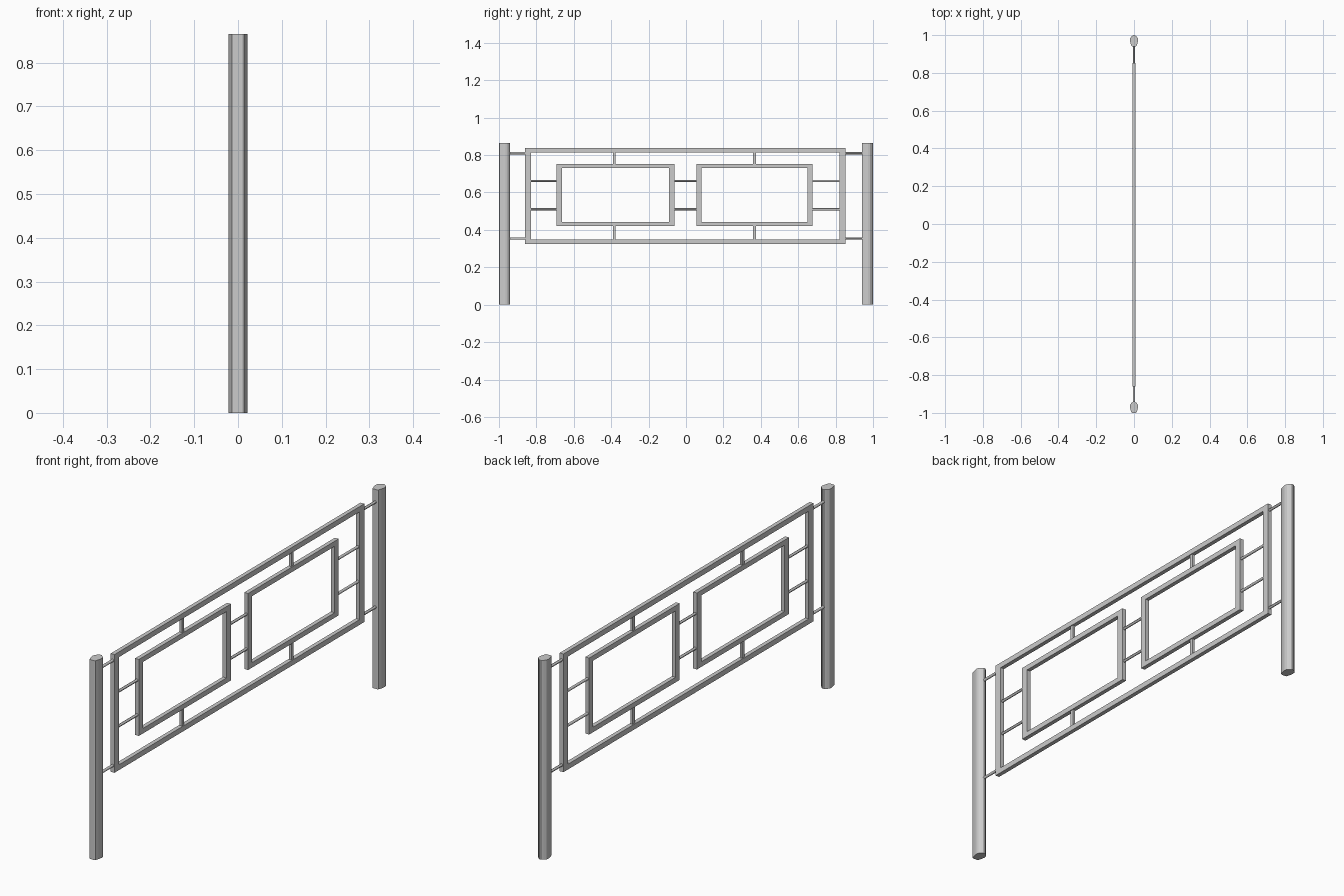
import bpy, bmesh
from mathutils import Vector

if "Cube" in bpy.data.objects:
    bpy.data.objects.remove(bpy.data.objects["Cube"])

DEPTH = 0.018  # frame depth along x


def make_object(name, bm):
    bmesh.ops.recalc_face_normals(bm, faces=bm.faces)
    me = bpy.data.meshes.new(name)
    bm.to_mesh(me)
    bm.free()
    ob = bpy.data.objects.new(name, me)
    bpy.context.collection.objects.link(ob)
    return ob


def frame(name, y0, y1, z0, z1, side, rail):
    """Rectangular picture-frame ring with mitred corners."""
    bm = bmesh.new()
    outer = [(y0, z0), (y1, z0), (y1, z1), (y0, z1)]
    inner = [(y0 + side, z0 + rail), (y1 - side, z0 + rail),
             (y1 - side, z1 - rail), (y0 + side, z1 - rail)]
    h = DEPTH / 2
    rings = [[bm.verts.new((x, y, z)) for y, z in pts]
             for x, pts in ((-h, outer), (h, outer), (h, inner), (-h, inner))]
    for r in range(4):
        a, b = rings[r], rings[(r + 1) % 4]
        for i in range(4):
            j = (i + 1) % 4
            bm.faces.new((a[i], a[j], b[j], b[i]))
    return make_object(name, bm)


def rod(name, y0, y1, z, radius=0.006):
    """Thin round rod running along y."""
    bpy.ops.mesh.primitive_cylinder_add(vertices=12, radius=radius, depth=y1 - y0,
                                        location=(0, (y0 + y1) / 2, z),
                                        rotation=(1.570796, 0, 0))
    ob = bpy.context.object
    ob.name = name
    bpy.ops.object.shade_smooth_by_angle()


def stub(name, y, z0, z1):
    """Short square vertical spacer."""
    bpy.ops.mesh.primitive_cube_add(size=1, location=(0, y, (z0 + z1) / 2))
    ob = bpy.context.object
    ob.name = name
    ob.scale = (0.011, 0.015, z1 - z0)


# Posts: egg-shaped section, narrower towards +y
half = [(0.009, -0.03), (0.014, -0.028), (0.019, -0.012), (0.022, 0.004),
        (0.020, 0.015), (0.012, 0.024), (0.004, 0.03)]
section = half + [(-x, y) for x, y in reversed(half)]
for name, yc in (("left_post", -0.97), ("right_post", 0.97)):
    bm = bmesh.new()
    base = bm.faces.new([bm.verts.new((x, yc + y, 0)) for x, y in section])
    ext = bmesh.ops.extrude_face_region(bm, geom=[base], use_keep_orig=True)
    top = [v for v in ext["geom"] if isinstance(v, bmesh.types.BMVert)]
    bmesh.ops.translate(bm, verts=top, vec=Vector((0, 0, 0.865)))
    make_object(name, bm)

# Outer frame and two inner frames
frame("outer_frame", -0.86, 0.853, 0.325, 0.838, 0.032, 0.023)
frame("left_inner_frame", -0.693, -0.062, 0.421, 0.753, 0.030, 0.022)
frame("right_inner_frame", 0.056, 0.677, 0.421, 0.753, 0.028, 0.022)

# Rods joining the posts to the outer frame
for z in (0.81, 0.354):
    rod("left_post_rod", -0.95, -0.85, z)
    rod("right_post_rod", 0.845, 0.95, z)

# Rods joining the inner frames
for z in (0.661, 0.51):
    rod("left_side_rod", -0.835, -0.685, z)
    rod("middle_rod", -0.07, 0.064, z)
    rod("right_side_rod", 0.669, 0.829, z)

# Vertical spacers above and below the inner frames
for y in (-0.384, 0.366):
    stub("upper_spacer", y, 0.745, 0.82)
    stub("lower_spacer", y, 0.342, 0.428)
